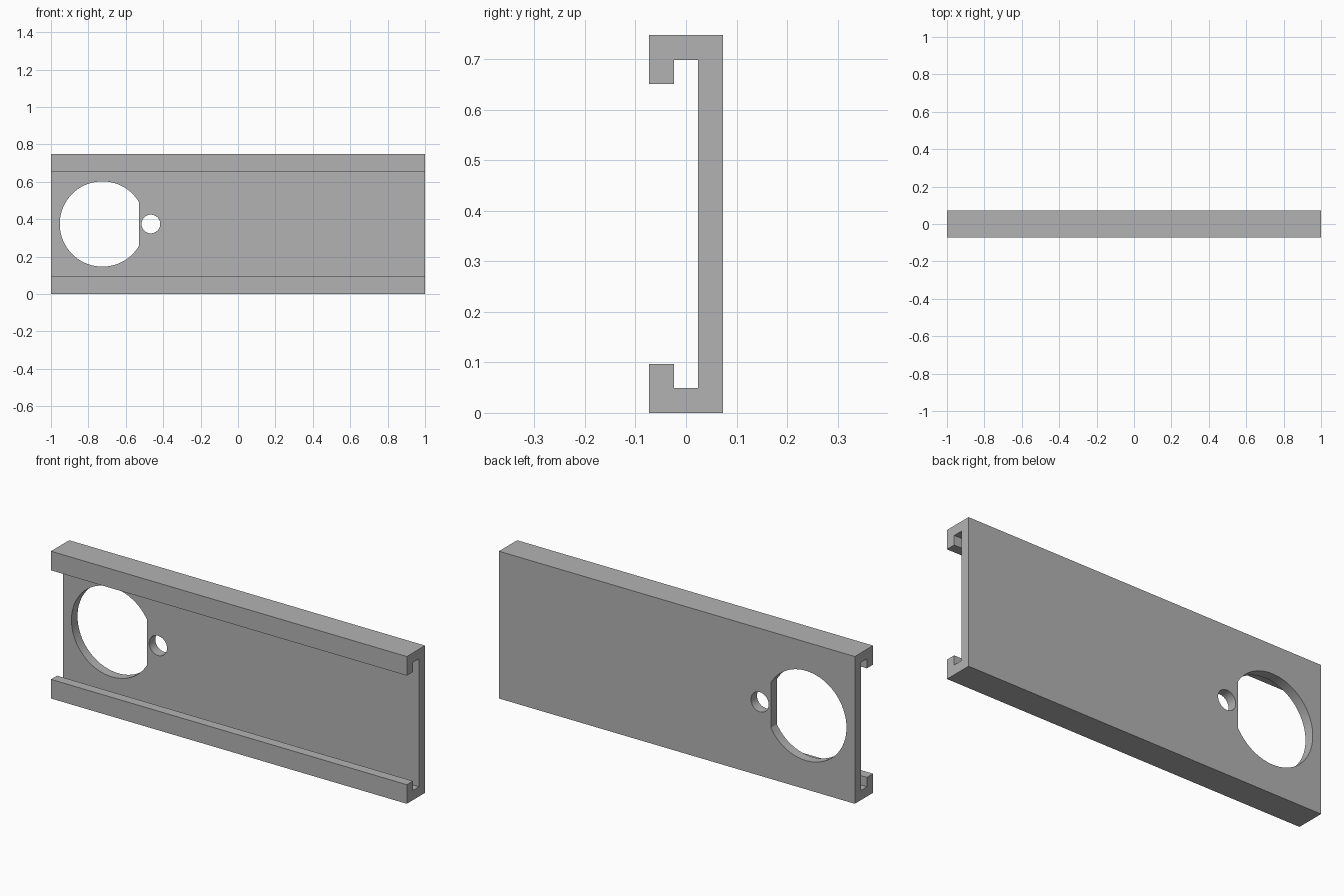
import bpy, bmesh, math

old = bpy.data.objects.get("Cube")
if old:
    bpy.data.objects.remove(old, do_unlink=True)

LENGTH, HEIGHT, DEPTH = 2.0, 0.748, 0.146
MID = HEIGHT / 2

grey = bpy.data.materials.new("plain_grey")
grey.use_nodes = True
grey.diffuse_color = (0.45, 0.45, 0.45, 1)
grey.node_tree.nodes["Principled BSDF"].inputs["Base Color"].default_value = grey.diffuse_color


def prism(name, points, offset):
    """Extrude a closed outline of 3D points along an offset."""
    bm = bmesh.new()
    face = bm.faces.new([bm.verts.new(p) for p in points])
    top = bmesh.ops.extrude_face_region(bm, geom=[face])["geom"]
    bmesh.ops.translate(bm, vec=offset, verts=[v for v in top if isinstance(v, bmesh.types.BMVert)])
    bmesh.ops.recalc_face_normals(bm, faces=bm.faces)
    mesh = bpy.data.meshes.new(name)
    bm.to_mesh(mesh)
    bm.free()
    mesh.materials.append(grey)
    obj = bpy.data.objects.new(name, mesh)
    bpy.context.collection.objects.link(obj)
    return obj


def hole_cutter(name, x, radius, start=0.0, sides=64):
    """Round cutter through the web; a start angle leaves a flat on the +x side."""
    steps = sides if start else sides - 1
    sweep = 2 * math.pi - 2 * start if start else 2 * math.pi * steps / sides
    angles = [start + sweep * i / steps for i in range(steps + 1)]
    pts = [(x + radius * math.cos(a), -DEPTH, MID + radius * math.sin(a)) for a in angles]
    return prism(name, pts, (0, 2 * DEPTH, 0))


# Channel rail: lower half of the cross-section, mirrored to the upper half
front, back = -DEPTH / 2, DEPTH / 2
lower = [(back, 0), (front, 0), (front, 0.097), (-0.024, 0.097), (-0.024, 0.049), (0.024, 0.049)]
section = lower + [(y, HEIGHT - z) for y, z in reversed(lower)]
rail = prism("channel_rail", [(-LENGTH / 2, y, z) for y, z in section], (LENGTH, 0, 0))

# Large hole with one flat side, and the small round hole beside it
large_x, large_r, flat_x = -0.725, 0.228, -0.528
cutters = [
    hole_cutter("large_hole_cutter", large_x, large_r, math.acos((flat_x - large_x) / large_r)),
    hole_cutter("small_hole_cutter", -0.466, 0.05),
]
bpy.context.view_layer.objects.active = rail
for cutter in cutters:
    cutter.hide_render = True
    mod = rail.modifiers.new("hole", 'BOOLEAN')
    mod.operation, mod.solver, mod.object = 'DIFFERENCE', 'EXACT', cutter
    bpy.ops.object.modifier_apply(modifier=mod.name)
    bpy.data.objects.remove(cutter, do_unlink=True)

# Smooth hole walls, crisp edges
bpy.ops.object.select_all(action='DESELECT')
rail.select_set(True)
bpy.ops.object.shade_smooth_by_angle(angle=math.radians(30))
